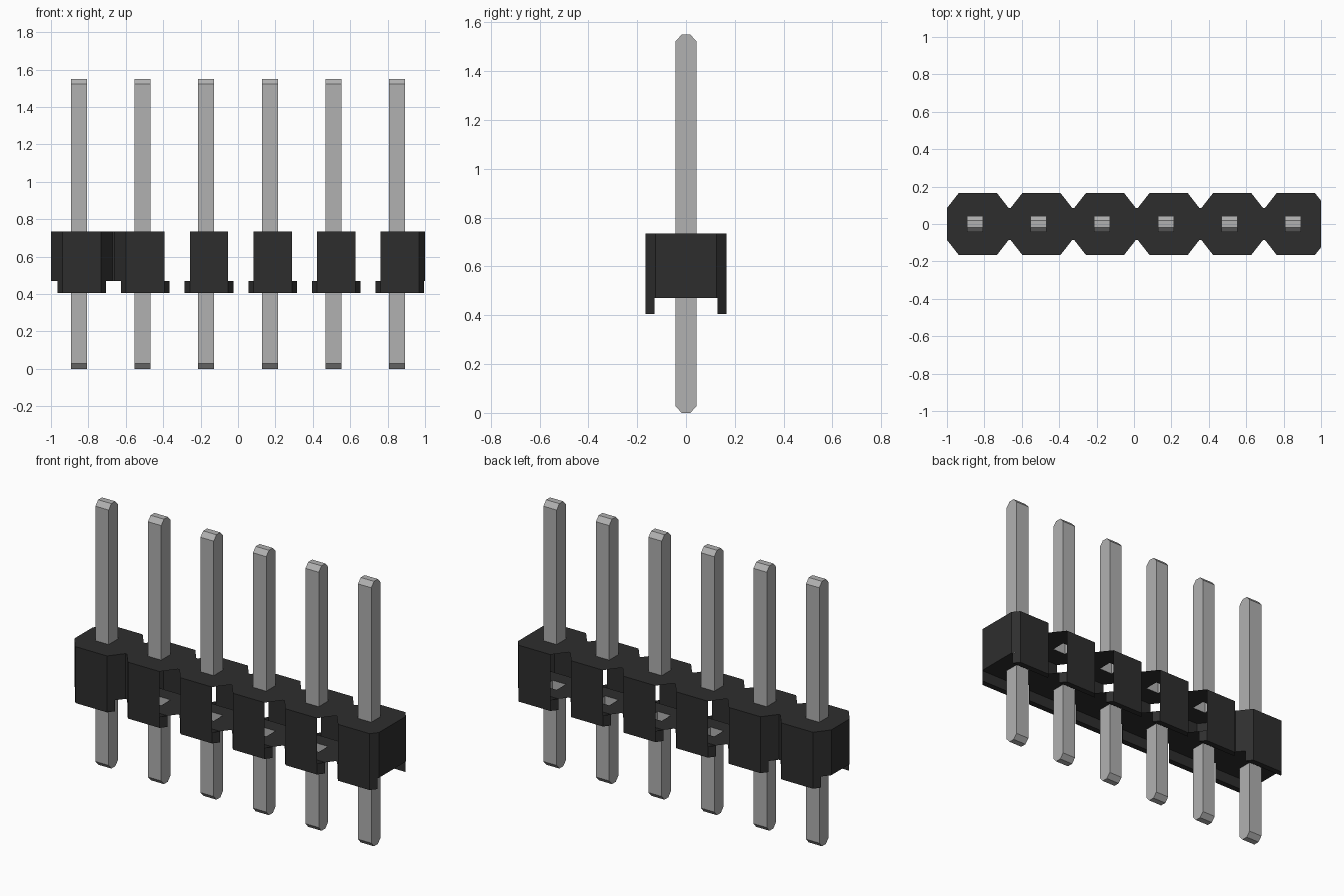
import bpy, bmesh
from mathutils import Vector

if "Cube" in bpy.data.objects:
    bpy.data.objects.remove(bpy.data.objects["Cube"], do_unlink=True)

PITCH, COUNT = 0.34, 6
BOTTOM, FLOOR, TOP = 0.405, 0.47, 0.735      # body heights
DEPTH, RAIL, WAIST = 0.165, 0.13, 0.085      # half depths: face, channel, notch
FLAT, REACH = 0.1025, 0.165                  # half widths: face, end of bevel
PIN, TIP, CHAMFER, HEIGHT = 0.043, 0.018, 0.028, 1.55


def material(name, value):
    m = bpy.data.materials.new(name)
    m.use_nodes = True
    colour = (value, value, value, 1)
    m.diffuse_color = colour
    m.node_tree.nodes["Principled BSDF"].inputs["Base Color"].default_value = colour
    return m


def add_face(bm, points, normal):
    """Adds a flat face that looks along the given normal."""
    f = bm.faces.new([bm.verts.new(p) for p in points])
    f.normal_update()
    if f.normal.dot(Vector(normal)) < 0:
        f.normal_flip()


def finish(bm, name, mat):
    bmesh.ops.remove_doubles(bm, verts=bm.verts, dist=0.0004)
    mesh = bpy.data.meshes.new(name)
    bm.to_mesh(mesh)
    bm.free()
    mesh.materials.append(mat)
    return mesh


def place(name, mesh, x=0):
    ob = bpy.data.objects.new(name, mesh)
    ob.location.x = x
    bpy.context.collection.objects.link(ob)


def wall(bm, a, b, z0, z1, normal):
    add_face(bm, [(*a, z0), (*b, z0), (*b, z1), (*a, z1)], normal)


def bevel_x(y):
    """Half width of a segment at half depth y."""
    return FLAT + (REACH - FLAT) * (DEPTH - y) / (DEPTH - WAIST)


black = material("black plastic", 0.027)
metal = material("grey metal", 0.44)

# Housing: a thin shell of six bevelled segments, open at most of the notches
bm = bmesh.new()
for i in range(COUNT):
    cx = -0.835 + PITCH * i                  # segment centre
    px = -0.85 + PITCH * i                   # pin centre
    last = i == COUNT - 1
    left = max(cx - PITCH / 2, -1.0)
    right = min(cx + PITCH / 2, 1.0)
    end_y = {-1: WAIST, 1: 0.125 if last else WAIST}
    edge = {-1: left, 1: right}
    closed = {-1: i < 2, 1: i == 0 or last}

    for s in (-1, 1):                        # front half, back half
        hole = [(px + PIN, 0), (px + PIN, s * PIN), (px - PIN, s * PIN), (px - PIN, 0)]

        def half(depth):
            w = bevel_x(depth)
            pts = [(left, 0), (left, s * end_y[-1])]
            pts += [(max(cx - bevel_x(WAIST), left), s * end_y[-1])] if i else []
            pts += [(cx - w, s * depth), (min(cx + w, right), s * depth)]
            pts += [] if last else [(cx + REACH, s * end_y[1])]
            return pts + [(right, s * end_y[1]), (right, 0)] + hole

        # Top plate and channel ceiling, each with a square pin hole
        add_face(bm, [(x, y, TOP) for x, y in half(DEPTH)], (0, 0, 1))
        add_face(bm, [(x, y, FLOOR) for x, y in half(RAIL)], (0, 0, -1))

        # Outer face, rail underside and channel wall
        w = bevel_x(RAIL)
        outer = [(cx - FLAT, s * DEPTH), (cx + FLAT, s * DEPTH)]
        inner = [(cx - w, s * RAIL), (cx + w, s * RAIL)]
        wall(bm, *outer, BOTTOM, TOP, (0, s, 0))
        wall(bm, *inner, BOTTOM, FLOOR, (0, -s, 0))
        add_face(bm, [(x, y, BOTTOM) for x, y in outer + inner[::-1]], (0, 0, -1))

        # Bevels: short on the rails, full height only where the notch is closed
        for k, side in enumerate((-1, 1)):
            wall(bm, outer[k], inner[k], BOTTOM, FLOOR, (side, s, 0))
            if closed[side]:
                stop = (edge[side] if last and side > 0 else cx + side * REACH,
                        s * end_y[side])
                wall(bm, outer[k], stop, FLOOR, TOP, (side, s, 0))
                if abs(edge[side]) < 0.99:
                    wall(bm, stop, (edge[side], stop[1]), FLOOR, TOP, (0, s, 0))

# End walls
for x, y in ((-1.0, WAIST), (1.0, 0.125)):
    wall(bm, (x, -y), (x, y), FLOOR, TOP, (x, 0, 0))
place("housing", finish(bm, "housing", black))

# Pins: hollow at the housing, with wedge tips
for name, base, tip in (("upper_pin", TOP, HEIGHT), ("lower_pin", FLOOR, 0.0)):
    d = 1 if tip > base else -1
    shoulder = tip - d * CHAMFER
    profile = [(-PIN, base), (-PIN, shoulder), (-TIP, tip),
               (TIP, tip), (PIN, shoulder), (PIN, base)]
    normals = [(0, -1, 0), (0, -1, d), (0, 0, d), (0, 1, d), (0, 1, 0)]
    bm = bmesh.new()
    for (y0, z0), (y1, z1), n in zip(profile, profile[1:], normals):
        add_face(bm, [(-PIN, y0, z0), (PIN, y0, z0), (PIN, y1, z1), (-PIN, y1, z1)], n)
    for s in (-1, 1):
        add_face(bm, [(s * PIN, y, z) for y, z in profile], (s, 0, 0))
    mesh = finish(bm, name, metal)
    for i in range(COUNT):
        place(f"{name}_{i + 1}", mesh, -0.85 + PITCH * i)
